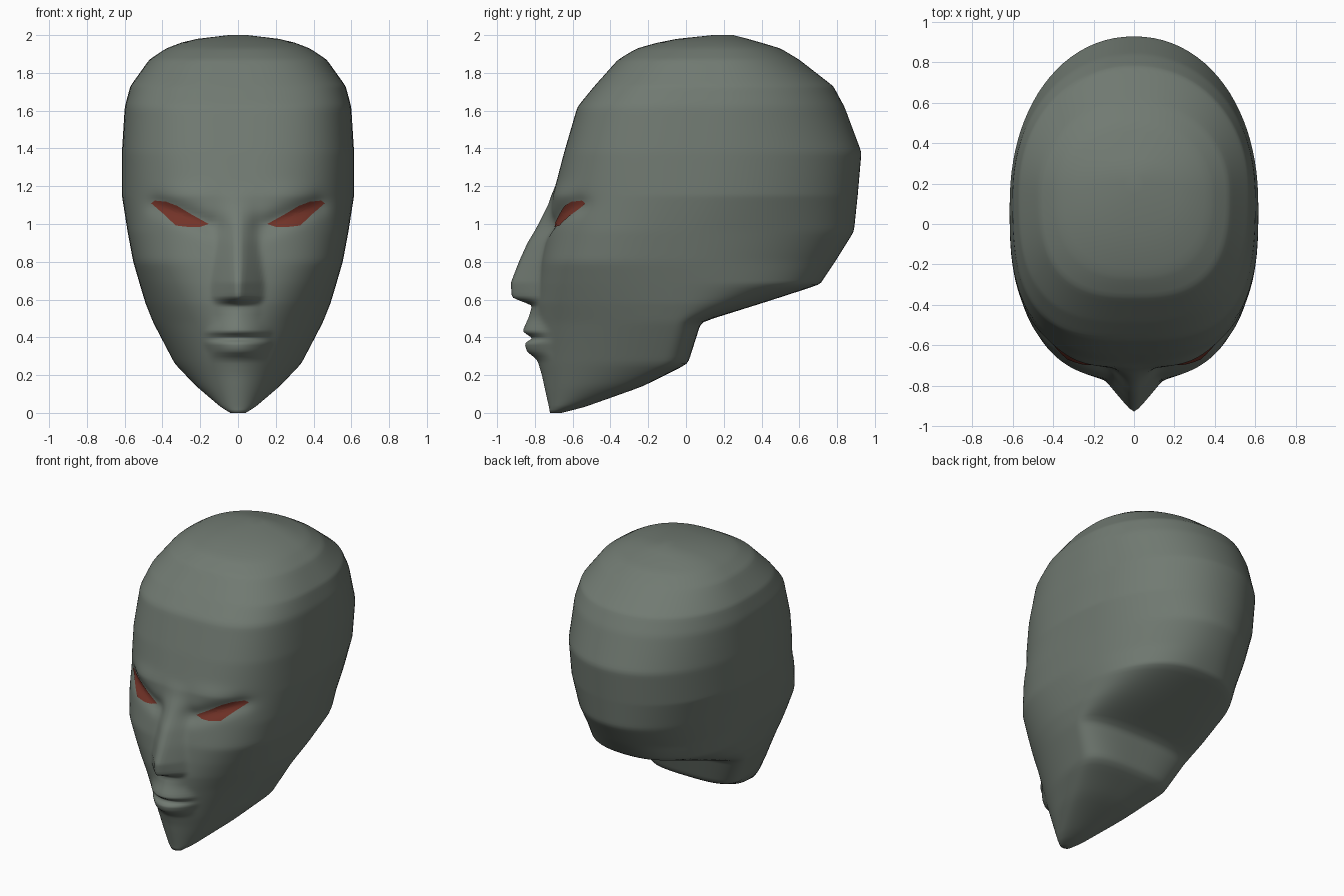
import bpy, bmesh, math
from mathutils import Vector
from mathutils.bvhtree import BVHTree

if "Cube" in bpy.data.objects:
    bpy.data.objects.remove(bpy.data.objects["Cube"])


def material(name, rgb):
    m = bpy.data.materials.new(name)
    m.diffuse_color = (*rgb, 1)
    m.use_nodes = True
    m.node_tree.nodes["Principled BSDF"].inputs["Base Color"].default_value = m.diffuse_color
    return m


def add_object(name, bm, mat):
    me = bpy.data.meshes.new(name)
    bm.to_mesh(me)
    ob = bpy.data.objects.new(name, me)
    bpy.context.collection.objects.link(ob)
    me.materials.append(mat)
    for p in me.polygons:
        p.use_smooth = True
    return ob


def lerp(rows, z):
    """Interpolate a table whose first column is height."""
    if z <= rows[0][0]:
        return rows[0][1:]
    for a, b in zip(rows, rows[1:]):
        if z <= b[0]:
            t = (z - a[0]) / (b[0] - a[0])
            return [p + (q - p) * t for p, q in zip(a[1:], b[1:])]
    return rows[-1][1:]


grey = material("grey green skin", (0.165, 0.195, 0.168))
red = material("dark red eye", (0.17, 0.033, 0.021))

# Skull sections: z, front y, back y, half width, y of widest, front and back roundness
SKULL = [
    (0.00, -.72, -.66, .04, -.69, 2.0, 2.0),
    (0.03, -.725, -.54, .09, -.63, 2.0, 2.2),
    (0.14, -.75, -.23, .22, -.38, 1.9, 2.6),
    (0.26, -.775, .01, .335, -.15, 1.9, 3.0),
    (0.48, -.795, .08, .45, -.08, 2.0, 3.0),
    (0.58, -.795, .40, .49, -.06, 2.2, 2.6),
    (0.68, -.785, .71, .52, -.08, 2.4, 2.4),
    (0.80, -.77, .79, .555, -.12, 2.6, 2.2),
    (0.96, -.735, .89, .585, -.08, 2.6, 2.1),
    (1.15, -.705, .91, .615, .05, 2.6, 2.1),
    (1.38, -.645, .93, .615, .10, 2.9, 2.1),
    (1.62, -.575, .84, .60, .14, 3.0, 2.1),
    (1.73, -.485, .78, .57, .15, 2.9, 2.1),
    (1.87, -.36, .60, .47, .15, 2.7, 2.1),
    (1.93, -.26, .50, .38, .15, 2.5, 2.1),
    (1.98, -.08, .33, .25, .16, 2.3, 2.1),
    (2.00, .14, .25, .05, .20, 2.0, 2.0),
]
# Nose and lips: z, forward bulge, half width, edge power
FEATURES = [
    (0.20, 0, .15, 2), (0.28, .008, .16, 2), (0.325, .062, .16, 2),
    (0.37, .070, .18, 2), (0.395, .022, .18, 2), (0.43, .076, .18, 2),
    (0.50, .040, .12, 1.4), (0.57, .020, .12, 1.1), (0.61, .138, .14, 1),
    (0.69, .155, .14, 1), (0.90, .105, .11, 1), (1.00, .062, .10, 1),
    (1.10, .020, .10, 1), (1.20, 0, .10, 1),
]


def face_bulge(x, z):
    amount, width, power = lerp(FEATURES, z)
    u = min(1, abs(x) / width)
    b = amount * (1 - u ** power)
    # slanted eye socket under the brow
    t = max(0, min(1, (abs(x) - .15) / .27))
    dx, dz = abs(x) - (.15 + .27 * t), z - (.995 + .105 * t)
    b -= .035 * math.exp(-(dx / .06) ** 2 - (dz / .05) ** 2)
    # brow ridge
    b += .012 * math.exp(-((abs(x) - .27) / .14) ** 2 - ((z - 1.16) / .05) ** 2)
    return b


# Head: lofted rings, denser at the front
SEG = 128
levels = sorted({round(i * .02, 3) for i in range(101)}
                | {r[0] for r in SKULL} | {r[0] for r in FEATURES})
bm = bmesh.new()
rings = []
for z in levels:
    yf, yb, w, yw, nf, nb = lerp(SKULL, z)
    ring = []
    for i in range(SEG):
        p = 2 * math.pi * i / SEG
        t = p - .5 * math.sin(p)
        s, c = math.sin(t), math.cos(t)
        n = nf if c > 0 else nb
        x = w * math.copysign(abs(s) ** (2 / n), s)
        y = yw + ((yf if c > 0 else yb) - yw) * abs(c) ** (2 / n)
        if c > 0:
            y -= face_bulge(x, z) * min(1, c * 3)
        ring.append(bm.verts.new((x, y, z)))
    rings.append(ring)
for a, b in zip(rings, rings[1:]):
    for i in range(SEG):
        j = (i + 1) % SEG
        bm.faces.new((a[i], a[j], b[j], b[i]))
bm.faces.new(rings[0][::-1])
bm.faces.new(rings[-1])
inner = [v for ring in rings[1:-1] for v in ring]
for _ in range(2):
    bmesh.ops.smooth_vert(bm, verts=inner, factor=.5,
                          use_axis_x=True, use_axis_y=True, use_axis_z=True)
bmesh.ops.recalc_face_normals(bm, faces=bm.faces)
tree = BVHTree.FromBMesh(bm)
head = add_object("head", bm, grey)

# Eyes: almond plates laid on the socket surface, mirrored
ALMOND = [(.155, 1.0), (.20, .985), (.25, .983), (.33, .992), (.385, 1.045),
          (.46, 1.11), (.44, 1.124), (.38, 1.118), (.32, 1.095), (.245, 1.05)]
outline = []
for (x0, z0), (x1, z1) in zip(ALMOND, ALMOND[1:] + ALMOND[:1]):
    for k in range(5):
        outline.append((x0 + (x1 - x0) * k / 5, z0 + (z1 - z0) * k / 5))
em = bmesh.new()


def eye_point(x, z):
    hit = tree.ray_cast(Vector((x, -2, z)), Vector((0, 1, 0)))[0]
    return em.verts.new((x, hit.y - .006, z))


cx, cz = .305, 1.05
centre = eye_point(cx, cz)
last = None
for r in range(1, 7):
    f = r / 6
    ring = [eye_point(cx + (x - cx) * f, cz + (z - cz) * f) for x, z in outline]
    for i in range(len(ring)):
        j = (i + 1) % len(ring)
        if last:
            em.faces.new((last[i], ring[i], ring[j], last[j]))
        else:
            em.faces.new((centre, ring[i], ring[j]))
    last = ring
eyes = add_object("eyes", em, red)
eyes.modifiers.new("mirror", 'MIRROR').use_mirror_merge = False
